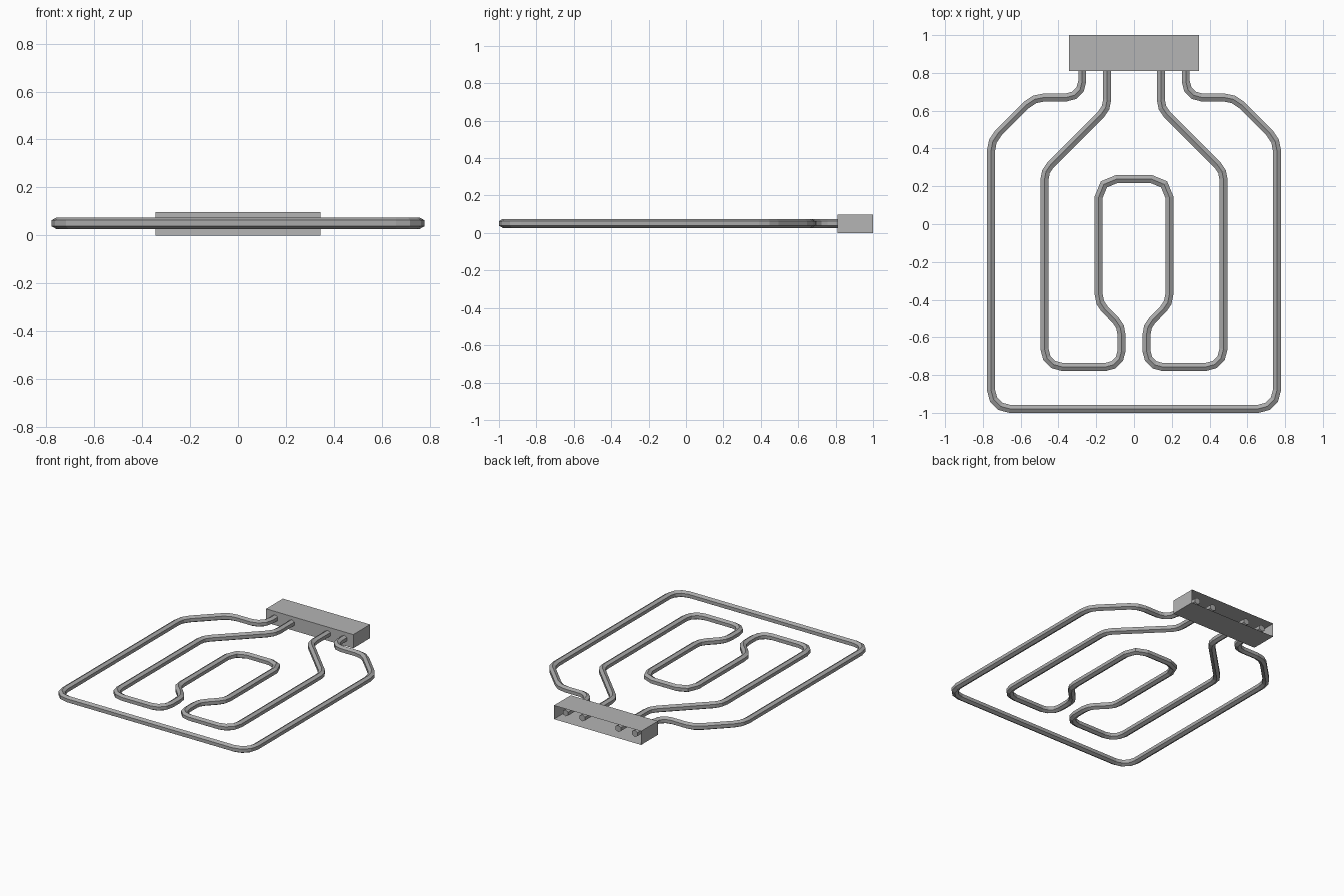
import bpy
import bmesh
import math
from mathutils import Vector

cube = bpy.data.objects.get("Cube")
if cube:
    bpy.data.objects.remove(cube, do_unlink=True)


def make_material(name, value):
    mat = bpy.data.materials.new(name)
    mat.use_nodes = True
    colour = (value, value, value, 1.0)
    mat.diffuse_color = colour
    mat.node_tree.nodes["Principled BSDF"].inputs["Base Color"].default_value = colour
    return mat


def add_object(name, bm, mat):
    mesh = bpy.data.meshes.new(name)
    bm.to_mesh(mesh)
    bm.free()
    mesh.materials.append(mat)
    obj = bpy.data.objects.new(name, mesh)
    bpy.context.collection.objects.link(obj)
    return obj


def rounded_path(half):
    """Mirror a half path of (x, y, bend length, bend steps) and round its corners."""
    full = half + [(-x, y, t, n) for x, y, t, n in reversed(half)]
    pts = [Vector(p[:2]) for p in full]
    out = [pts[0]]
    for i in range(1, len(full) - 1):
        corner, length, steps = pts[i], full[i][2], full[i][3]
        a = (pts[i - 1] - corner).normalized()
        b = (pts[i + 1] - corner).normalized()
        half_angle = a.angle(b) / 2
        radius = length * math.tan(half_angle)
        centre = corner + (a + b).normalized() * (length / math.cos(half_angle))
        start = corner + a * length - centre
        end = corner + b * length - centre
        sweep = math.pi - 2 * half_angle
        for k in range(steps + 1):
            f = k / steps
            v = (start * math.sin((1 - f) * sweep) + end * math.sin(f * sweep)) / math.sin(sweep)
            out.append(centre + v.normalized() * radius)
    out.append(pts[-1])
    return out


def sweep_tube(name, path, mat, radius=0.0243, height=0.051, sides=6):
    """Sweep a six-sided section along a flat path with mitred joints."""
    bm = bmesh.new()
    rings = []
    for i, p in enumerate(path):
        d0 = (p - path[max(i - 1, 0)]).normalized()
        d1 = (path[min(i + 1, len(path) - 1)] - p).normalized()
        d = (d0 + d1).normalized()
        normal = Vector((-d.y, d.x))
        mitre = 1 / max(d.dot(d0), d.dot(d1))
        ring = []
        for k in range(sides):
            ang = math.pi / 2 + k * math.tau / sides
            q = p + normal * (radius * math.cos(ang) * mitre)
            ring.append(bm.verts.new((q.x, q.y, height + radius * math.sin(ang))))
        rings.append(ring)
    for r0, r1 in zip(rings, rings[1:]):
        for k in range(sides):
            j = (k + 1) % sides
            bm.faces.new((r0[k], r0[j], r1[j], r1[k]))
    bm.faces.new(rings[0])
    bm.faces.new(rings[-1])
    bmesh.ops.recalc_face_normals(bm, faces=bm.faces)
    return add_object(name, bm, mat)


tube_grey = make_material("tube grey", 0.40)
block_grey = make_material("block grey", 0.46)

# Outer heating loop
sweep_tube("outer_loop", rounded_path([
    (0.274, 0.97, 0, 0),
    (0.274, 0.67, 0.085, 3),
    (0.53, 0.67, 0.055, 2),
    (0.757, 0.443, 0.055, 2),
    (0.757, -0.979, 0.1, 3),
]), tube_grey)

# Inner heating loop, folded back towards the middle
sweep_tube("inner_loop", rounded_path([
    (0.142, 0.97, 0, 0),
    (0.142, 0.613, 0.045, 2),
    (0.474, 0.281, 0.045, 2),
    (0.474, -0.757, 0.095, 3),
    (0.066, -0.757, 0.085, 3),
    (0.066, -0.54, 0.045, 2),
    (0.187, -0.418, 0.045, 2),
    (0.187, 0.238, 0.095, 2),
]), tube_grey)

# Connector housing, hollow and open at the back
bm = bmesh.new()
bmesh.ops.create_cube(bm, size=1)
bmesh.ops.scale(bm, vec=(0.69, 0.19, 0.098), verts=bm.verts)
bmesh.ops.translate(bm, vec=(0, 0.905, 0.049), verts=bm.verts)
back = [f for f in bm.faces if f.normal.y > 0.9]
bmesh.ops.delete(bm, geom=back, context='FACES_ONLY')
add_object("connector_housing", bm, block_grey)
